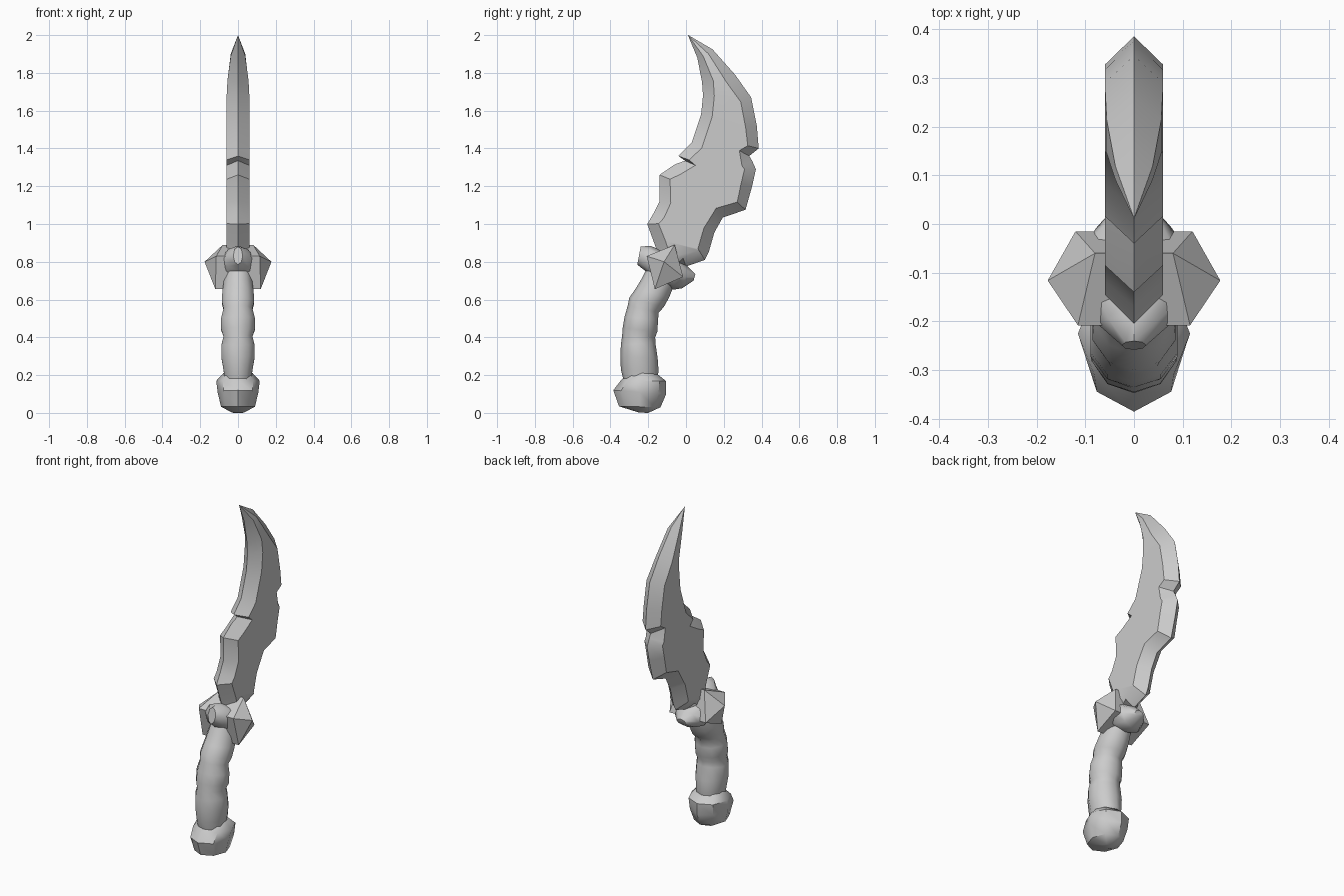
import bpy, bmesh, math
from mathutils import Vector


def finish(name, bm, angle):
    bmesh.ops.remove_doubles(bm, verts=bm.verts, dist=0.0005)
    bmesh.ops.recalc_face_normals(bm, faces=bm.faces)
    me = bpy.data.meshes.new(name)
    bm.to_mesh(me)
    bm.free()
    me.shade_smooth()
    me.set_sharp_from_angle(angle=math.radians(angle))
    ob = bpy.data.objects.new(name, me)
    bpy.context.collection.objects.link(ob)
    return ob


def loft(name, rings, angle=40):
    """Skin a list of equal-length point rings and cap both ends."""
    bm = bmesh.new()
    rows = [[bm.verts.new(p) for p in ring] for ring in rings]
    n = len(rows[0])
    for a, b in zip(rows, rows[1:]):
        for i in range(n):
            j = (i + 1) % n
            bm.faces.new((a[i], a[j], b[j], b[i]))
    bm.faces.new(rows[0])
    bm.faces.new(rows[-1])
    return finish(name, bm, angle)


def oval(ay, az, by, bz, hx, n=10):
    """Ring spanning side-view points A and B, with half width hx."""
    a, b = Vector((0, ay, az)), Vector((0, by, bz))
    mid, half = (a + b) / 2, (b - a) / 2
    return [mid + half * math.cos(t) + Vector((hx * math.sin(t), 0, 0))
            for t in (2 * math.pi * i / n for i in range(n))]


# Blade: paired edge points (left y, z, right y, z) from tip to root
pairs = [
    (0.01, 2.0, 0.012, 2.0), (0.06, 1.88, 0.14, 1.925), (0.085, 1.75, 0.26, 1.79),
    (0.09, 1.68, 0.345, 1.67), (0.08, 1.58, 0.375, 1.52), (0.03, 1.43, 0.385, 1.40),
    (-0.04, 1.36, 0.335, 1.36), (-0.005, 1.335, 0.35, 1.335), (-0.06, 1.315, 0.37, 1.29),
    (-0.14, 1.26, 0.35, 1.20), (-0.14, 1.12, 0.315, 1.075), (-0.17, 1.06, 0.195, 1.035),
    (-0.205, 1.0, 0.15, 0.955), (-0.165, 0.89, 0.12, 0.85), (-0.14, 0.81, 0.10, 0.81),
    (-0.13, 0.75, 0.0, 0.775)]
left = [Vector((0, p[0], p[1])) for p in pairs]
right = [Vector((0, p[2], p[3])) for p in pairs]


def inset(side, i, sign, d):
    t = (side[min(i + 1, len(side) - 1)] - side[max(i - 1, 0)]).normalized()
    return side[i] + Vector((0, -t.z, t.y)) * sign * d


rings = []
for i, (l, r) in enumerate(zip(left, right)):
    w = (r - l).length
    d = min(0.06, 0.35 * w)
    tx = Vector((min(0.06, 0.02 + 0.2 * w) if i else 0, 0, 0))
    li, ri = inset(left, i, 1, d), inset(right, i, -1, d)
    rings.append([l, li + tx, ri + tx, r, ri - tx, li - tx])
loft("blade", rings, 35)

# Grip with swollen finger ridges
loft("grip", [oval(*r) for r in [
    (-0.33, 0.17, -0.155, 0.17, 0.075), (-0.345, 0.23, -0.145, 0.22, 0.08),
    (-0.347, 0.30, -0.15, 0.29, 0.093), (-0.345, 0.36, -0.162, 0.37, 0.091),
    (-0.338, 0.41, -0.163, 0.40, 0.08), (-0.335, 0.45, -0.152, 0.43, 0.094),
    (-0.325, 0.51, -0.148, 0.49, 0.094), (-0.308, 0.57, -0.145, 0.53, 0.08),
    (-0.30, 0.61, -0.118, 0.56, 0.09), (-0.265, 0.66, -0.09, 0.61, 0.087),
    (-0.235, 0.71, -0.07, 0.66, 0.08), (-0.20, 0.78, -0.05, 0.73, 0.07)]], 50)

# Pommel
loft("pommel", [oval(*r, 8) for r in [
    (-0.25, 0.002, -0.20, 0.0, 0.03), (-0.355, 0.035, -0.135, 0.03, 0.09),
    (-0.385, 0.12, -0.105, 0.10, 0.108), (-0.345, 0.172, -0.105, 0.168, 0.115),
    (-0.30, 0.212, -0.155, 0.208, 0.078)]], 45)

# Guard: band running across the blade axis
loft("guard", [oval(*r, 8) for r in [
    (-0.258, 0.785, -0.24, 0.88, 0.025), (-0.22, 0.755, -0.19, 0.885, 0.075),
    (-0.15, 0.69, -0.13, 0.86, 0.11), (-0.07, 0.652, -0.035, 0.81, 0.11),
    (-0.02, 0.66, 0.01, 0.775, 0.075), (0.04, 0.70, 0.05, 0.735, 0.03)]], 45)

# Faceted pyramid studs on both sides of the guard
bm = bmesh.new()
for s in (-1, 1):
    for x, y, z in [(0.115, -0.208, 0.83), (0.08, -0.06, 0.89), (0.12, -0.015, 0.72),
                    (0.12, -0.165, 0.655), (0.177, -0.116, 0.80)]:
        bm.verts.new((s * x, y, z))
bmesh.ops.convex_hull(bm, input=bm.verts)
finish("guard_stud", bm, 30)
